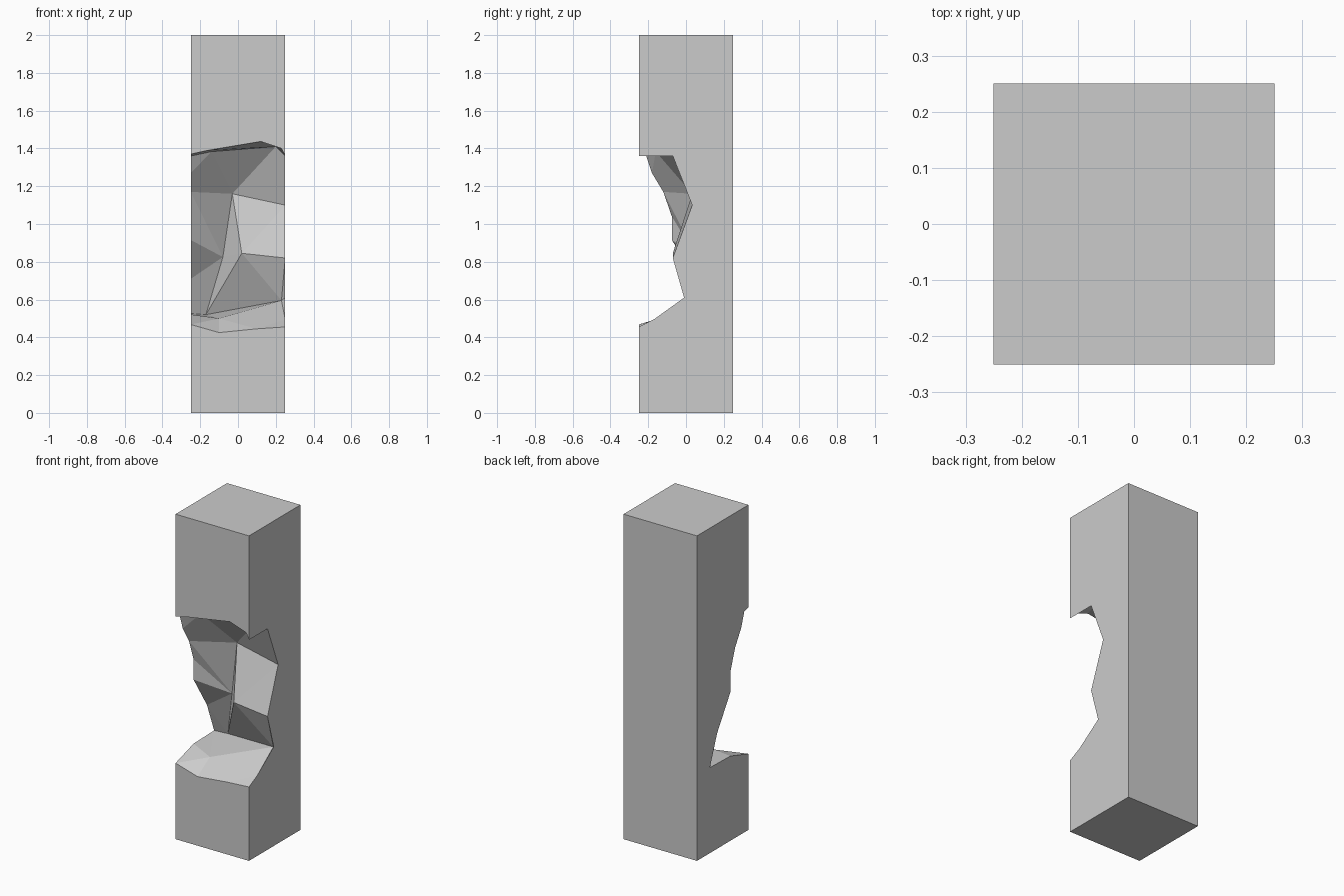
import bpy, bmesh

if "Cube" in bpy.data.objects:
    bpy.data.objects.remove(bpy.data.objects["Cube"])

W, H = 0.25, 2.0
bm = bmesh.new()
V = {}


def add(name, x, y, z):
    V[name] = bm.verts.new((x, y, z))


# Block corners: front/back, left/right, bottom/top
for fb, y in (("f", -W), ("b", W)):
    for lr, x in (("l", -W), ("r", W)):
        for bt, z in (("b", 0), ("t", H)):
            add(fb + lr + bt, x, y, z)

# Broken outline on each side face, top to bottom (y, z)
left = [(-.25, 1.37), (-.21, 1.36), (-.18, 1.27), (-.12, 1.17), (-.075, 1.04),
        (-.075, .915), (.055, .71), (.125, .526), (-.075, .521), (-.25, .468)]
right = [(-.25, 1.36), (-.07, 1.36), (.033, 1.10), (-.07, .82), (-.01, .61),
         (-.17, .495), (-.25, .455)]
for i, p in enumerate(left):
    add(f"L{i}", -W, *p)
for i, p in enumerate(right):
    add(f"R{i}", W, *p)

# Broken edges of the front face (x, z)
for i, (x, z) in enumerate([(-.16, 1.39), (.12, 1.437), (.23, 1.40)]):
    add(f"T{i}", x, -W, z)
for i, (x, z) in enumerate([(-.1, .425), (.1, .445)]):
    add(f"B{i}", x, -W, z)

# Chipped points inside the bite
inner = dict(A=(-.14, -.16, 1.383), B=(.2, -.08, 1.41), C=(-.03, .033, 1.16),
             D=(-.08, .056, .825), E=(.02, -.07, .845), F=(-.17, .145, .52),
             G=(.23, .015, .595), H=(-.1, -.13, .5))
for name, p in inner.items():
    add(name, *p)

L = " ".join(f"L{i}" for i in range(10))
R = " ".join(f"R{i}" for i in range(7))
faces = [
    # intact block faces
    "flb frb brb blb", "flt frt brt blt", "blb brb brt blt",
    f"flt {L} flb blb blt", f"frt {R} frb brb brt",
    "flt L0 T0 T1 T2 R0 frt", "flb L9 B0 B1 R6 frb",
    # ceiling of the bite
    "L0 T0 A L1", "T0 T1 B A", "T1 T2 B", "T2 R0 R1 B",
    # back wall of the bite
    "L1 A L2", "A B C", "A C L3 L2", "B R1 R2 C", "C R2 E", "E R2 R3",
    "C E D", "D E F", "L3 C D", "L3 D L4", "L4 D L5", "L5 D L6",
    "L6 D F", "L6 F L7", "E R3 G", "R3 R4 G", "E G F",
    # floor of the bite
    "L7 F H", "L7 H L8", "F G H", "G R4 R5", "G R5 H",
    "L8 H L9", "L9 H B0", "H B1 B0", "H R5 B1", "R5 R6 B1",
]
for f in faces:
    bm.faces.new([V[n] for n in f.split()])

bmesh.ops.recalc_face_normals(bm, faces=bm.faces[:])
bmesh.ops.triangulate(bm, faces=[f for f in bm.faces if len(f.verts) > 4],
                      ngon_method='EAR_CLIP')
mesh = bpy.data.meshes.new("broken_pillar")
bm.to_mesh(mesh)
bm.free()
obj = bpy.data.objects.new("broken_pillar", mesh)
bpy.context.collection.objects.link(obj)
